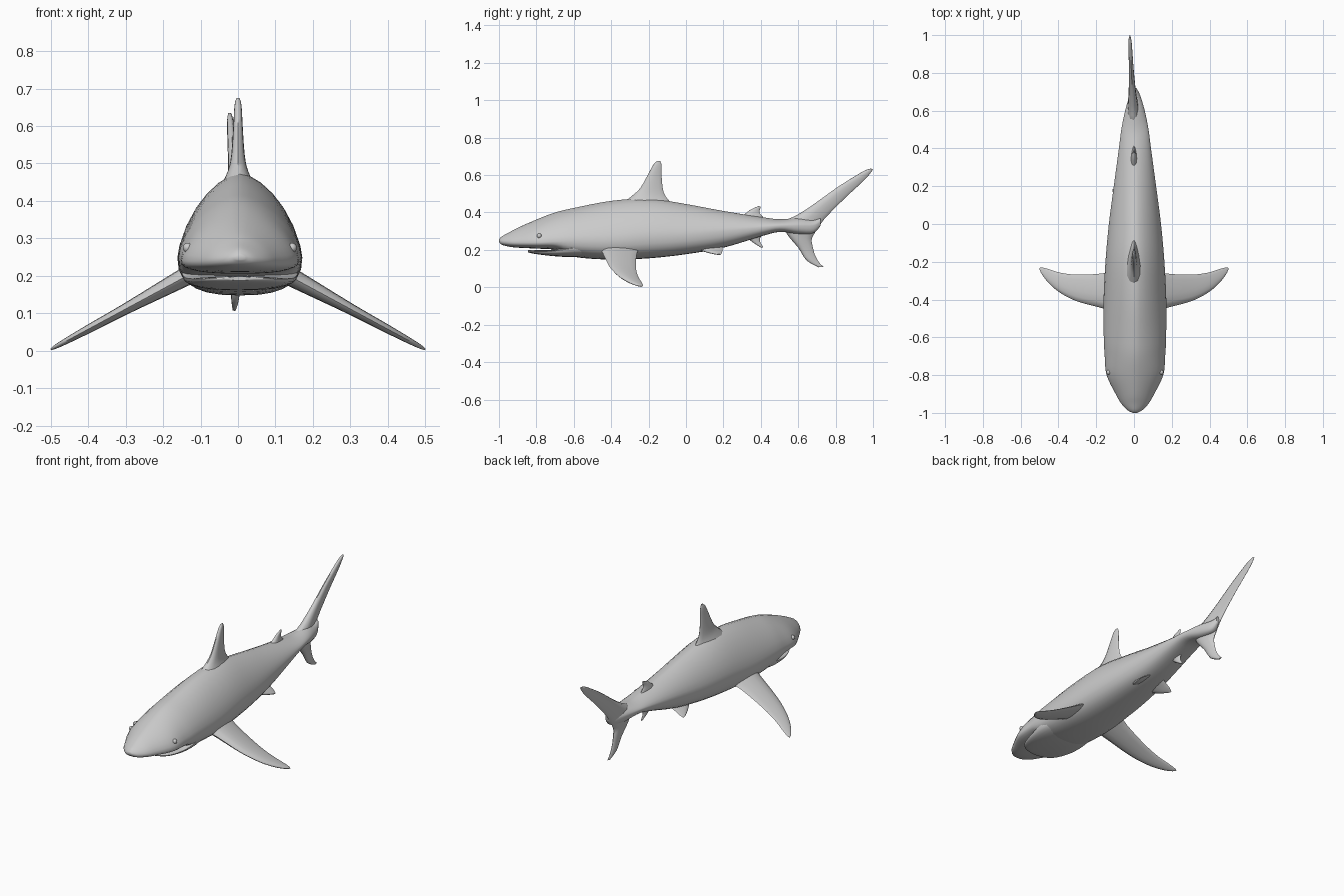
import bpy, bmesh, math
from mathutils import Vector

grey = bpy.data.materials.new("shark grey")
grey.diffuse_color = (0.6, 0.6, 0.6, 1)


def loft(name, rings, angle=50):
    """Skin a list of equal-length closed rings and cap both ends."""
    bm = bmesh.new()
    vr = [[bm.verts.new(p) for p in r] for r in rings]
    n = len(vr[0])
    for a, b in zip(vr, vr[1:]):
        for i in range(n):
            j = (i + 1) % n
            bm.faces.new((a[i], a[j], b[j], b[i]))
    bm.faces.new(vr[0])
    bm.faces.new(vr[-1][::-1])
    bmesh.ops.recalc_face_normals(bm, faces=bm.faces)
    me = bpy.data.meshes.new(name)
    bm.to_mesh(me)
    bm.free()
    ob = bpy.data.objects.new(name, me)
    bpy.context.collection.objects.link(ob)
    me.materials.append(grey)
    bpy.ops.object.select_all(action='DESELECT')
    ob.select_set(True)
    bpy.context.view_layer.objects.active = ob
    bpy.ops.object.shade_smooth_by_angle(angle=math.radians(angle))
    return ob


def refine(rows, steps):
    """Catmull-Rom interpolation through rows of numbers."""
    out = []
    for i in range(len(rows) - 1):
        p = [rows[max(0, min(len(rows) - 1, i + k))] for k in (-1, 0, 1, 2)]
        for s in range(steps):
            t = s / steps
            out.append([0.5 * (2 * b + (c - a) * t + (2 * a - 5 * b + 4 * c - d) * t * t
                               + (3 * b - a - 3 * c + d) * t ** 3)
                        for a, b, c, d in zip(*p)])
    return out + [list(rows[-1])]


def body_ring(y, w, bottom, wide, top, n=28, x0=0.005):
    """Peaked back and flattened belly."""
    ring = []
    for i in range(n):
        a = 2 * math.pi * i / n
        c, s = math.cos(a), math.sin(a)
        p = 1.6 if s > 0 else 2.6
        x = w * math.copysign(abs(c) ** (2 / p), c)
        h = (top - wide) if s > 0 else (wide - bottom)
        ring.append((x0 + x, y, wide + h * math.copysign(abs(s) ** (2 / p), s)))
    return ring


def fin(name, sections, normal, n=14, steps=3):
    """Loft of teardrop sections: leading point, trailing point, half thickness."""
    normal = Vector(normal).normalized()
    rings = []
    for v in refine([(*a, *b, t) for a, b, t in sections], steps):
        lead, trail, th = Vector(v[:3]), Vector(v[3:6]), v[6]
        ring = []
        for i in range(n):
            a = 2 * math.pi * i / n
            u = (1 - math.cos(a)) / 2
            ring.append(lead.lerp(trail, u) + normal * th * math.sin(a) * (1 + 0.4 * math.cos(a)))
        rings.append(ring)
    return loft(name, rings)


def upright(rows, bend=0.0):
    """Turn side profile rows (y, z, y, z, thickness) into fin sections."""
    def pt(y, z):
        return (-bend * max(0, y - 0.5), y, z)
    return [(pt(a, b), pt(c, d), t) for a, b, c, d, t in rows]


# Body: y, half width, bottom, widest height, top
body = [(-1.0, 0.012, 0.243, 0.25, 0.257), (-0.985, 0.04, 0.228, 0.245, 0.272),
        (-0.95, 0.073, 0.218, 0.242, 0.291), (-0.9, 0.102, 0.212, 0.24, 0.318),
        (-0.8, 0.15, 0.207, 0.24, 0.362), (-0.7, 0.16, 0.2, 0.245, 0.4),
        (-0.6, 0.165, 0.163, 0.25, 0.424), (-0.4, 0.166, 0.148, 0.25, 0.462),
        (-0.2, 0.156, 0.155, 0.27, 0.474), (0, 0.138, 0.177, 0.28, 0.445),
        (0.2, 0.112, 0.212, 0.3, 0.408), (0.4, 0.085, 0.272, 0.32, 0.376),
        (0.5, 0.072, 0.296, 0.33, 0.364), (0.6, 0.052, 0.285, 0.33, 0.37),
        (0.68, 0.028, 0.29, 0.33, 0.36), (0.72, 0.008, 0.33, 0.35, 0.37)]
loft("body", [body_ring(*r) for r in refine(body, 4)])

# Lower jaw, set back under the snout with a narrow mouth gap
jaw = [(-0.845, 0.03, 0.188, 0.194, 0.199), (-0.83, 0.075, 0.183, 0.193, 0.2),
       (-0.79, 0.115, 0.176, 0.192, 0.2), (-0.7, 0.145, 0.166, 0.195, 0.203),
       (-0.6, 0.155, 0.161, 0.21, 0.24), (-0.5, 0.14, 0.165, 0.22, 0.26)]
loft("lower_jaw", [body_ring(*r) for r in refine(jaw, 3)])

# Fins on the centre line
fin("dorsal_fin", upright([
    (-0.36, 0.43, -0.04, 0.42, 0.05), (-0.29, 0.488, -0.09, 0.463, 0.026),
    (-0.245, 0.53, -0.12, 0.51, 0.017), (-0.205, 0.6, -0.13, 0.59, 0.012),
    (-0.175, 0.655, -0.13, 0.65, 0.009), (-0.155, 0.675, -0.138, 0.675, 0.004)]), (1, 0, 0))
fin("second_dorsal_fin", upright([
    (0.27, 0.36, 0.43, 0.35, 0.02), (0.315, 0.393, 0.41, 0.378, 0.013),
    (0.35, 0.418, 0.392, 0.4, 0.008), (0.39, 0.435, 0.4, 0.43, 0.003)]), (1, 0, 0))
fin("anal_fin", upright([
    (0.28, 0.29, 0.43, 0.3, 0.02), (0.33, 0.26, 0.4, 0.27, 0.013),
    (0.365, 0.235, 0.396, 0.243, 0.008), (0.405, 0.21, 0.413, 0.216, 0.003)]), (1, 0, 0))

# Tail fin, upper tip to lower tip, bent slightly sideways
fin("tail_fin", upright([
    (0.99, 0.635, 1.0, 0.63, 0.004), (0.955, 0.624, 0.97, 0.59, 0.008),
    (0.88, 0.58, 0.915, 0.537, 0.01), (0.795, 0.525, 0.85, 0.477, 0.012),
    (0.68, 0.442, 0.74, 0.365, 0.018), (0.6, 0.39, 0.685, 0.285, 0.026),
    (0.53, 0.35, 0.672, 0.255, 0.03), (0.54, 0.285, 0.675, 0.23, 0.024),
    (0.6, 0.212, 0.687, 0.18, 0.014), (0.645, 0.143, 0.71, 0.135, 0.01),
    (0.71, 0.107, 0.735, 0.11, 0.004)], bend=0.045), (1, 0, 0))

# Paired fins and eyes
for side, label in ((1, "right"), (-1, "left")):
    def wing(rows, slope, x0, z0):
        return [((side * a, b, z0 - slope * (a - x0)), (side * c, d, z0 - slope * (c - x0)), t)
                for a, b, c, d, t in rows]
    fin("pectoral_fin_" + label, wing([
        (0.10, -0.47, 0.10, -0.24, 0.026), (0.17, -0.445, 0.17, -0.262, 0.022),
        (0.3, -0.41, 0.3, -0.268, 0.014), (0.39, -0.365, 0.39, -0.258, 0.011),
        (0.45, -0.315, 0.455, -0.238, 0.008), (0.485, -0.27, 0.49, -0.23, 0.005),
        (0.498, -0.245, 0.5, -0.235, 0.002)], 0.54, 0.17, 0.182), (side * 0.54, 0, 1))
    fin("pelvic_fin_" + label, wing([
        (0.04, 0.03, 0.04, 0.2, 0.016), (0.07, 0.07, 0.07, 0.195, 0.011),
        (0.095, 0.12, 0.095, 0.193, 0.007), (0.112, 0.17, 0.112, 0.185, 0.003)],
        0.65, 0.04, 0.222), (side * 0.65, 0, 1))
    bpy.ops.mesh.primitive_uv_sphere_add(segments=12, ring_count=8, radius=0.013,
                                         location=(0.005 + side * 0.139, -0.785, 0.275))
    eye = bpy.context.object
    eye.name = "eye_" + label
    eye.data.materials.append(grey)
    bpy.ops.object.shade_smooth()
